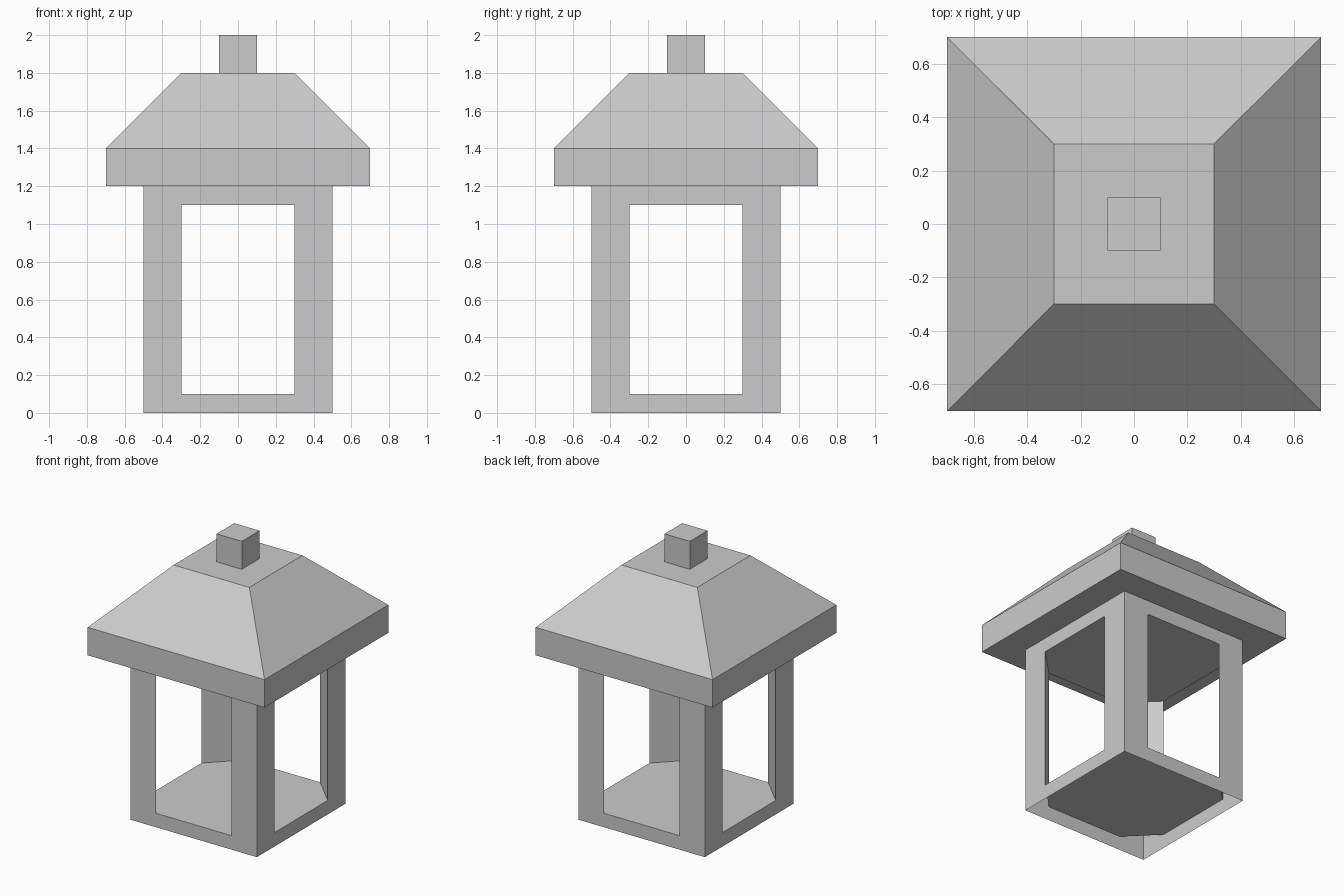
import bpy
import bmesh
from math import pi
from mathutils import Matrix, Vector

cube = bpy.data.objects.get("Cube")
if cube:
    bpy.data.objects.remove(cube, do_unlink=True)

grey = bpy.data.materials.new("light grey")
grey.use_nodes = True
COLOUR = (0.6, 0.6, 0.6, 1)
grey.diffuse_color = COLOUR
grey.node_tree.nodes["Principled BSDF"].inputs["Base Color"].default_value = COLOUR

HALF = 0.5                 # half width of the body
OPEN = 0.3                 # half width of each opening
SILL, HEAD, TOP = 0.1, 1.1, 1.2


def finish(name, bm):
    bmesh.ops.remove_doubles(bm, verts=bm.verts, dist=0.0001)
    mesh = bpy.data.meshes.new(name)
    bm.to_mesh(mesh)
    bm.free()
    mesh.materials.append(grey)
    obj = bpy.data.objects.new(name, mesh)
    bpy.context.collection.objects.link(obj)
    return obj


def face(bm, points):
    return bm.faces.new([bm.verts.new(p) for p in points])


def square_loft(name, levels):
    """Closed solid through square sections given as (half width, height)."""
    bm = bmesh.new()
    rings = [[bm.verts.new((x * h, y * h, z))
              for x, y in ((-1, -1), (1, -1), (1, 1), (-1, 1))]
             for h, z in levels]
    for low, high in zip(rings, rings[1:]):
        for i in range(4):
            j = (i + 1) % 4
            bm.faces.new((low[i], low[j], high[j], high[i]))
    bm.faces.new(rings[0][::-1])
    bm.faces.new(rings[-1])
    return finish(name, bm)


# Four framed openings with slanted inner post faces, open underneath
frame = bmesh.new()
floor_outline = []
for k in range(4):
    turn = Matrix.Rotation(k * pi / 2, 3, 'Z')

    def at(x, z, y=-HALF):
        return turn @ Vector((x, y, z))

    outer = [at(-HALF, 0), at(HALF, 0), at(HALF, TOP), at(-HALF, TOP)]
    inner = [at(-OPEN, SILL), at(OPEN, SILL), at(OPEN, HEAD), at(-OPEN, HEAD)]
    for i in range(4):
        j = (i + 1) % 4
        face(frame, (outer[i], outer[j], inner[j], inner[i]))
    face(frame, (at(HALF, SILL, -OPEN), at(OPEN, SILL),
                 at(OPEN, HEAD), at(HALF, HEAD, -OPEN)))
    floor_outline += [at(-OPEN, 0), at(OPEN, 0)]

# Floor faces up and ceiling faces down, both with cut corners
face(frame, [p + Vector((0, 0, SILL)) for p in floor_outline])
face(frame, [p + Vector((0, 0, HEAD)) for p in reversed(floor_outline)])
finish("lantern_body", frame)

# Eave block with sloped roof, and the knob on top
square_loft("roof", [(0.7, 1.2), (0.7, 1.4), (0.3, 1.8)])
square_loft("roof_knob", [(0.1, 1.8), (0.1, 2.0)])
